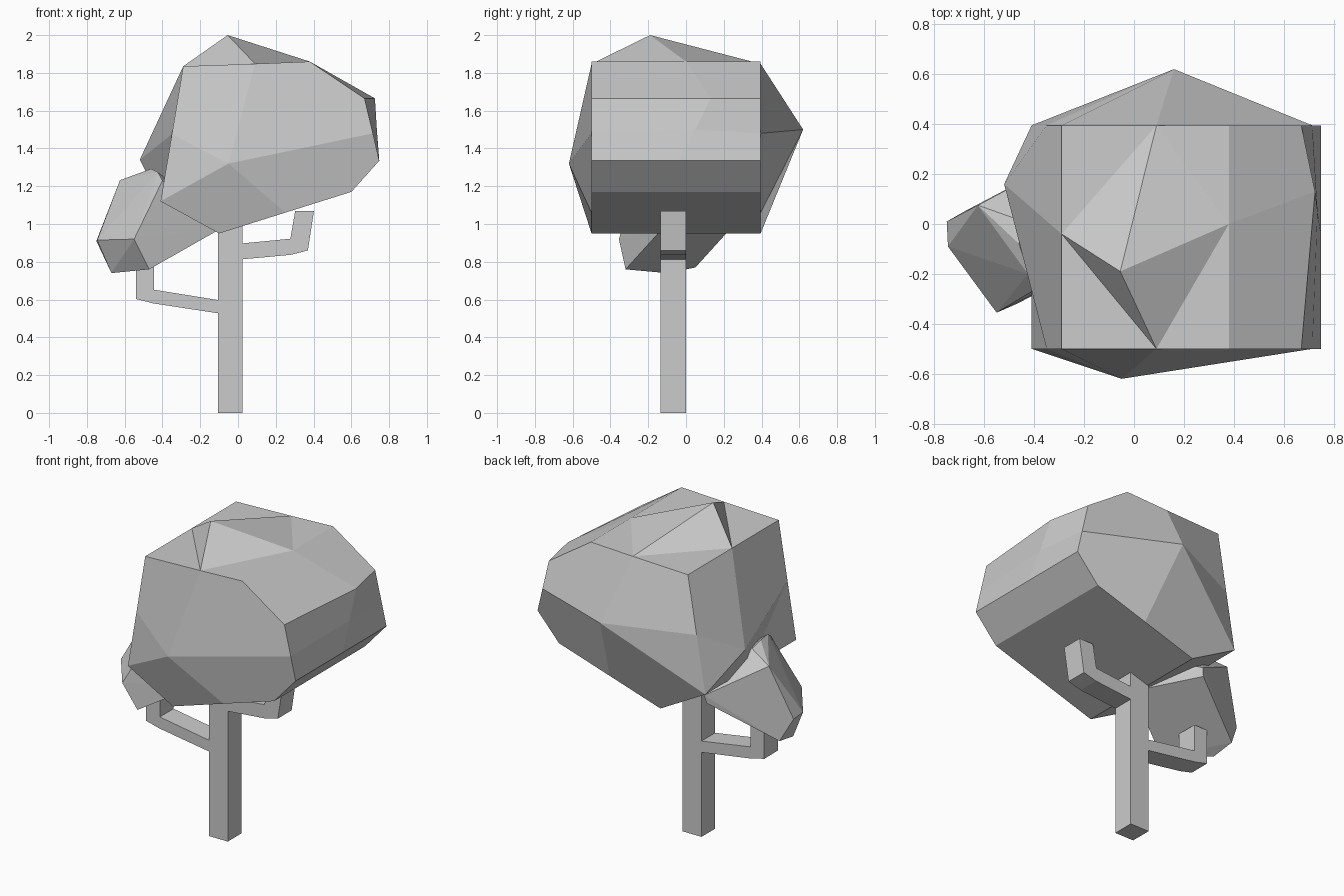
import bpy, bmesh

if "Cube" in bpy.data.objects:
    bpy.data.objects.remove(bpy.data.objects["Cube"])


def finish(bm, name):
    bmesh.ops.recalc_face_normals(bm, faces=bm.faces[:])
    mesh = bpy.data.meshes.new(name)
    bm.to_mesh(mesh)
    bm.free()
    obj = bpy.data.objects.new(name, mesh)
    bpy.context.collection.objects.link(obj)
    return obj


def extruded_profile(name, profile, y0=-0.135, y1=0.0):
    """Extrude an (x, z) outline along y and close both ends."""
    bm = bmesh.new()
    a, b = [[bm.verts.new((x, y, z)) for x, z in profile] for y in (y0, y1)]
    bm.faces.new(a)
    bm.faces.new(b)
    for i in range(len(a)):
        bm.faces.new((a[i - 1], a[i], b[i], b[i - 1]))
    return finish(bm, name)


# Trunk and the two bent branches
extruded_profile("trunk", [(-.107, 0), (.024, 0), (.024, 1.0), (-.107, 1.0)])
extruded_profile("right_branch", [(0, .811), (.28, .837), (.37, .86), (.402, 1.07),
                                  (.303, 1.07), (.277, .922), (0, .895)])
extruded_profile("left_branch", [(-.09, .525), (-.45, .58), (-.54, .603), (-.54, .82),
                                 (-.445, .82), (-.445, .652), (-.09, .595)])

# Main crown: three rings along y, pulled out at the face centres
ring = [(-.29, 1.835), (.09, 1.848), (.38, 1.86), (.67, 1.665), (.714, 1.48),
        (.748, 1.335), (.6, 1.17), (.25, 1.06), (-.1, .95), (-.41, 1.12),
        (-.35, 1.475)]
bulge = {1: (-.055, -.19, 2.0), 2: (.38, 0, 1.86), 3: (.725, .13, 1.665),
         4: (.735, .05, 1.5), 10: (-.52, .16, 1.34)}
bm = bmesh.new()
front = [bm.verts.new((x, -.5, z)) for x, z in ring]
middle = [bm.verts.new(bulge.get(i, (x, -.04, z))) for i, (x, z) in enumerate(ring)]
back = [bm.verts.new((x, .395, z)) for x, z in ring]
n = len(ring)
for side in (front, back):
    for i in range(n):
        j = (i + 1) % n
        s0, s1, m0, m1 = side[i], side[j], middle[i], middle[j]
        if i == 9 and side is front:      # dented fold under the left bulge
            bm.faces.new((s0, s1, m0))
            bm.faces.new((s1, m1, m0))
        elif i == 9:                      # ridge from bulge to back corner
            bm.faces.new((s0, s1, m1))
            bm.faces.new((s0, m1, m0))
        elif i in (0, 1):                 # shallow roof facets
            corner = (s0, m0) if i == 0 else (s1, m1)
            other = (s1, m1) if i == 0 else (s0, m0)
            bm.faces.new((corner[0], other[0], corner[1]))
            bm.faces.new((other[0], other[1], corner[1]))
        else:
            bm.faces.new((s0, s1, m1, m0))

# Faceted caps: each apex joins the midpoints of the four long sides
patches = [(10, 0, 1), (1, 2, 3, 4), (4, 5, 6, 7), (7, 8, 9), (9, 10)]
for loop, apex in ((front, (-.05, -.62, 1.32)), (back, (.16, .62, 1.5))):
    tip = bm.verts.new(apex)
    for patch in patches:
        bm.faces.new([tip] + [loop[i] for i in patch])
finish(bm, "main_crown")

# Small leaf clump on the left, as a convex hull
clump = [(-.75, .01, .91), (-.745, -.09, .915), (-.55, -.355, .92),
         (-.47, -.32, .76), (-.67, -.1, .74), (-.68, .05, .77),
         (-.31, .24, .98), (-.1, -.13, .97), (-.625, .075, 1.232),
         (-.46, -.08, 1.292), (-.47, .02, 1.28), (-.425, -.2, 1.275),
         (-.4, -.265, 1.23), (-.3, .25, 1.03), (-.2, .08, 1.1)]
bm = bmesh.new()
for p in clump:
    bm.verts.new(p)
bmesh.ops.convex_hull(bm, input=bm.verts[:])
finish(bm, "small_crown")
